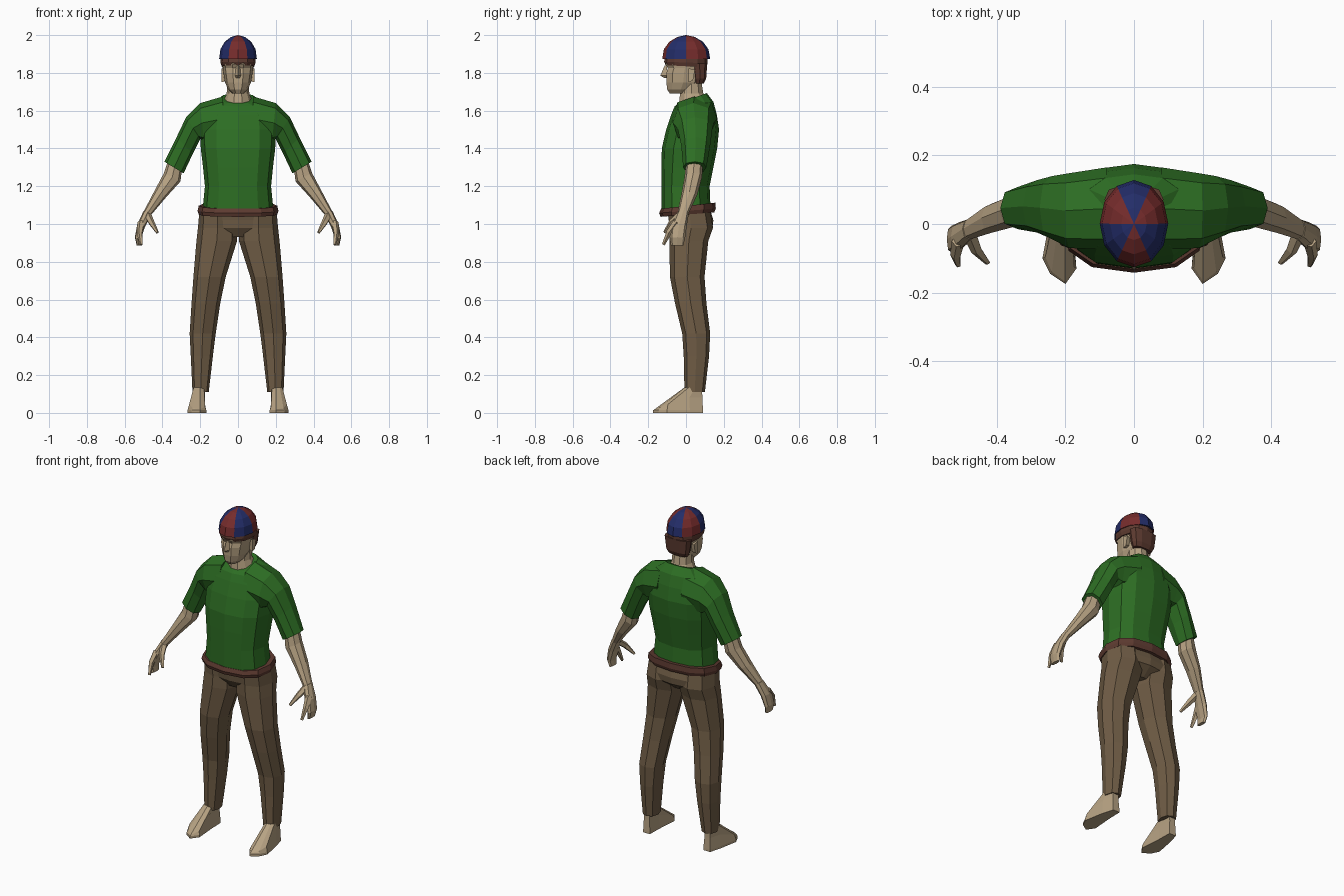
import bpy, bmesh, math
from mathutils import Vector


def mat(name, rgb):
    m = bpy.data.materials.new(name)
    m.diffuse_color = (*rgb, 1)
    return m


SKIN = mat("skin", (0.47, 0.36, 0.225))
GREEN = mat("shirt_green", (0.026, 0.155, 0.017))
TAN = mat("trouser_brown", (0.16, 0.108, 0.06))
BROWN = mat("dark_brown", (0.11, 0.043, 0.03))
RED = mat("cap_red", (0.18, 0.025, 0.025))
BLUE = mat("cap_blue", (0.017, 0.026, 0.14))


def loft(name, rings, *mats, side=1, rule=None):
    """Skin a list of equal-length point rings and close both ends."""
    bm = bmesh.new()
    vs = [[bm.verts.new((p[0] * side, p[1], p[2])) for p in r] for r in rings]
    n = len(rings[0])
    for a, b in zip(vs, vs[1:]):
        for i in range(n):
            j = (i + 1) % n
            bm.faces.new((a[i], a[j], b[j], b[i]))
    bm.faces.new(vs[0])
    bm.faces.new(vs[-1])
    bmesh.ops.remove_doubles(bm, verts=bm.verts, dist=1e-4)
    bmesh.ops.recalc_face_normals(bm, faces=bm.faces)
    if rule:
        for f in bm.faces:
            f.material_index = rule(f.calc_center_median())
    me = bpy.data.meshes.new(name)
    bm.to_mesh(me)
    bm.free()
    for m in mats:
        me.materials.append(m)
    ob = bpy.data.objects.new(name, me)
    bpy.context.collection.objects.link(ob)
    return ob


def power(v, p):
    return math.copysign(abs(v) ** p, v) if abs(v) > 1e-6 else 0.0


def flat(z, x0, x1, y0, y1, n=8, p=0.85, tilt=0.0):
    """Level rounded ring; tilt raises the back and lowers the front."""
    pts = []
    for i in range(n):
        a = math.tau * i / n
        c, s = power(math.cos(a), p), power(math.sin(a), p)
        pts.append(((x0 + x1) / 2 + c * (x1 - x0) / 2,
                    (y0 + y1) / 2 + s * (y1 - y0) / 2, z + tilt * s))
    return pts


def body(rows, n=12, p=0.8):
    return [flat(r[0], -r[1], r[1], r[2], r[3], n, p, r[4] if len(r) > 4 else 0) for r in rows]


def limb(rows, n=8, p=0.85):
    """Sections across a limb: outer x, z, inner x, z, front y, back y."""
    out = []
    for xo, zo, xi, zi, y0, y1 in rows:
        ring = []
        for i in range(n):
            a = math.tau * i / n
            c, s = power(math.cos(a), p), power(math.sin(a), p)
            ring.append(((xo + xi) / 2 + c * (xo - xi) / 2, (y0 + y1) / 2 + s * (y1 - y0) / 2,
                         (zo + zi) / 2 + c * (zo - zi) / 2))
        out.append(ring)
    return out


def prong(points, radii, n=5):
    """Round sections following a path of points."""
    pts = [Vector(p) for p in points]
    q = (pts[-1] - pts[0]).to_track_quat('Z', 'Y')
    return [[tuple(c + q @ Vector((r * math.cos(math.tau * i / n), r * math.sin(math.tau * i / n), 0)))
             for i in range(n)] for c, r in zip(pts, radii)]


# shirt body with a lowered front collar
loft("shirt_body", body([
    (1.07, 0.188, -0.13, 0.13, 0.01), (1.2, 0.175, -0.13, 0.125), (1.3, 0.185, -0.13, 0.145),
    (1.4, 0.197, -0.128, 0.165), (1.5, 0.2, -0.105, 0.175), (1.58, 0.185, -0.078, 0.163),
    (1.635, 0.145, -0.06, 0.145, 0.012), (1.665, 0.09, -0.045, 0.11, 0.028)]), GREEN)

# belt
loft("belt", body([(1.05, 0.208, -0.135, 0.15, 0.012), (1.07, 0.214, -0.142, 0.158, 0.012),
                   (1.097, 0.208, -0.132, 0.155, 0.016)]), BROWN)

# trouser seat
loft("trouser_seat", body([(0.93, 0.09, -0.05, 0.08), (0.98, 0.195, -0.085, 0.14),
                           (1.02, 0.2, -0.09, 0.145), (1.07, 0.19, -0.1, 0.13)]), TAN)

# neck
loft("neck", body([(1.59, 0.085, -0.05, 0.11), (1.655, 0.075, -0.04, 0.105, 0.02),
                   (1.69, 0.06, -0.035, 0.095), (1.78, 0.055, -0.02, 0.08)], 10, 1), SKIN)

# head, nose and ears
loft("head", body([
    (1.69, 0.03, -0.088, 0.03, 0.0), (1.712, 0.052, -0.103, 0.05), (1.75, 0.069, -0.108, 0.08),
    (1.8, 0.077, -0.108, 0.088), (1.825, 0.08, -0.1, 0.09), (1.845, 0.083, -0.112, 0.095),
    (1.89, 0.085, -0.1, 0.1)], 10, 0.9), SKIN)
loft("nose", [[(-0.008, -0.1, 1.84), (0.008, -0.1, 1.84), (0, -0.113, 1.84)],
              [(-0.019, -0.1, 1.785), (0.019, -0.1, 1.785), (0, -0.136, 1.785)],
              [(-0.012, -0.1, 1.772), (0.012, -0.1, 1.772), (0, -0.112, 1.772)]], SKIN)

# hair band with a longer part at the nape
loft("hair_band", body([(1.835, 0.087, -0.108, 0.108, -0.006), (1.855, 0.093, -0.116, 0.114, -0.004),
                        (1.89, 0.092, -0.11, 0.115)], 12, 0.9), BROWN)
loft("hair_back", body([(1.745, 0.062, 0.045, 0.095), (1.77, 0.075, 0.04, 0.108),
                        (1.85, 0.086, 0.03, 0.114)], 10, 0.75), BROWN)


# cap of six alternating panels, two facets each
def panel(c):
    return int((math.atan2(c.y, c.x) % math.tau) / (math.pi / 3)) % 2


loft("cap", [flat(z, -0.1 * k, 0.1 * k, -0.126 * k, 0.128 * k, 12, 1)
             for z, k in ((1.875, 0.9), (1.873, 1), (1.925, 0.93), (1.965, 0.7), (1.99, 0.37), (2.0, 0.01))],
     RED, BLUE, rule=panel)

SOLE = [(0.18, 0.09), (0.225, 0.09), (0.245, 0.02), (0.267, -0.1),
        (0.245, -0.145), (0.2, -0.175), (0.168, -0.13), (0.178, 0.0)]
ANKLE = [(0.185, 0.085), (0.222, 0.085), (0.235, 0.05), (0.235, 0.015),
         (0.222, -0.005), (0.2, -0.008), (0.18, 0.01), (0.175, 0.05)]

for side, tag in ((-1, "right"), (1, "left")):
    # sleeve, running from inside the chest
    loft(tag + "_sleeve", limb([
        (0.08, 1.675, 0.08, 1.44, -0.075, 0.165), (0.2, 1.64, 0.18, 1.43, -0.07, 0.148),
        (0.275, 1.565, 0.2, 1.45, -0.045, 0.14), (0.325, 1.46, 0.24, 1.37, -0.025, 0.128),
        (0.39, 1.33, 0.288, 1.268, -0.015, 0.108)]), GREEN, side=side)
    # forearm and palm
    loft(tag + "_forearm", limb([
        (0.365, 1.35, 0.295, 1.3, 0.0, 0.09), (0.392, 1.27, 0.305, 1.225, -0.008, 0.085),
        (0.445, 1.17, 0.382, 1.14, -0.025, 0.06), (0.5, 1.065, 0.458, 1.05, -0.045, 0.015)]),
        SKIN, side=side)
    loft(tag + "_hand", limb([
        (0.5, 1.07, 0.456, 1.055, -0.045, 0.016), (0.534, 0.995, 0.492, 0.985, -0.078, 0.004),
        (0.546, 0.93, 0.517, 0.915, -0.085, -0.005), (0.536, 0.885, 0.514, 0.885, -0.08, -0.015)]),
        SKIN, side=side)
    # forefinger and thumb
    loft(tag + "_finger", prong([(0.512, -0.05, 1.01), (0.52, -0.09, 0.955), (0.513, -0.12, 0.89)],
                                (0.02, 0.016, 0.008)), SKIN, side=side)
    loft(tag + "_thumb", prong([(0.482, -0.02, 1.055), (0.46, -0.075, 1.01), (0.427, -0.113, 0.955)],
                               (0.021, 0.017, 0.008)), SKIN, side=side)
    # ear
    loft(tag + "_ear", [[(x, y + 0.025, 1.785 + h) for y, h in
                         ((-0.012 * k, -0.035 * k), (0.012 * k, -0.025 * k), (0.022 * k, 0.03 * k), (-0.012 * k, 0.04 * k))]
                        for x, k in ((0.065, 0.8), (0.088, 1))], SKIN, side=side)
    # trouser leg
    loft(tag + "_trouser_leg", [flat(*r) for r in (
        (1.06, 0.01, 0.205, -0.095, 0.13), (0.98, 0.003, 0.212, -0.088, 0.143),
        (0.91, 0.005, 0.22, -0.088, 0.118), (0.72, 0.065, 0.236, -0.085, 0.098),
        (0.58, 0.094, 0.246, -0.058, 0.108), (0.42, 0.118, 0.256, -0.02, 0.128),
        (0.3, 0.133, 0.25, -0.012, 0.122), (0.11, 0.155, 0.241, -0.008, 0.1))], TAN, side=side)
    # bare foot with a sloping instep
    instep = [(0.212 + (x - 0.212) * 0.85, y * 0.96, 0.018 + 0.38 * min(max(y + 0.17, 0), 0.17))
              for x, y in SOLE]
    loft(tag + "_foot", [[(x, y, 0) for x, y in SOLE], [(x, y, 0.014) for x, y in SOLE], instep,
                         [(x, y, 0.135) for x, y in ANKLE]], SKIN, side=side)
